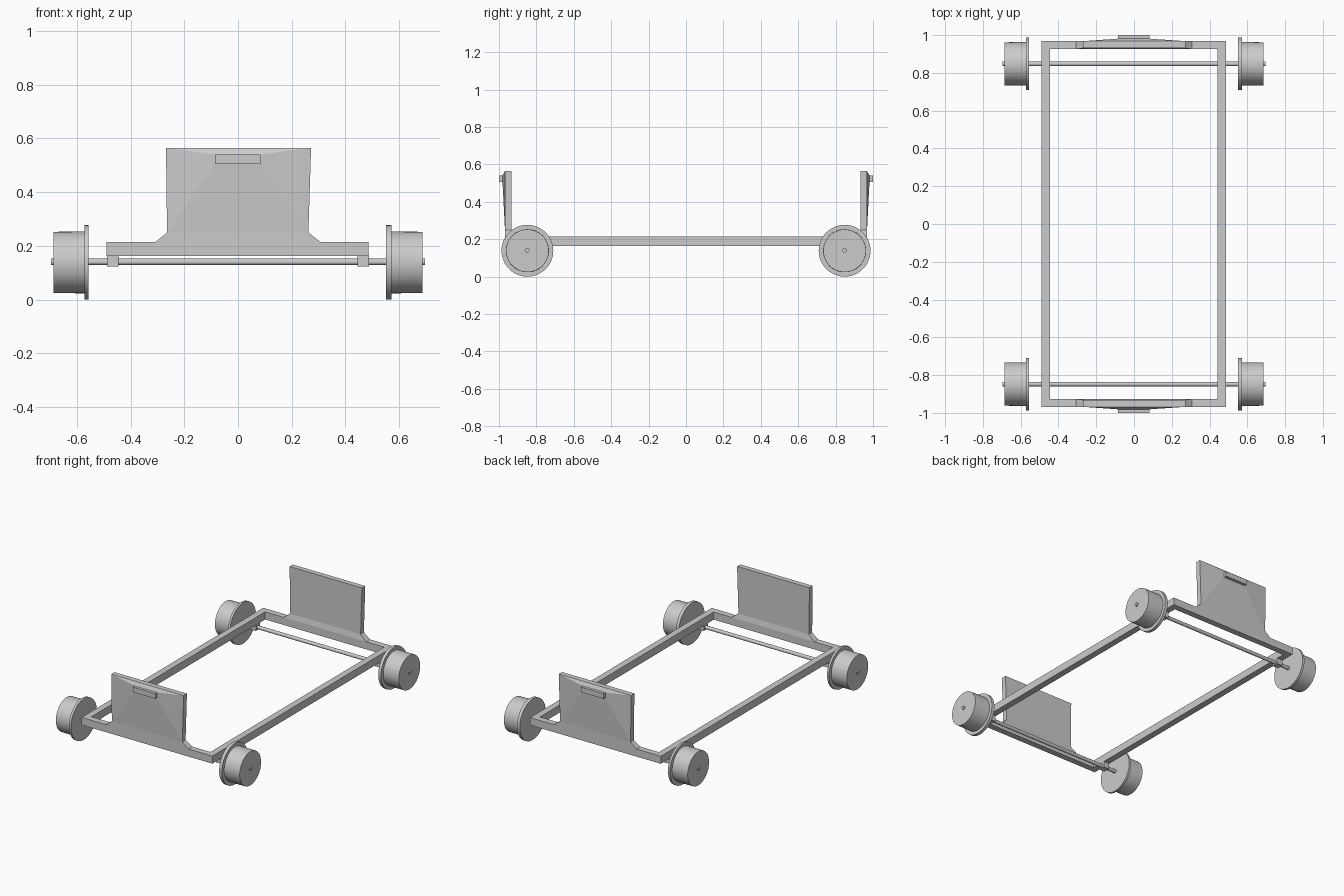
import bpy, bmesh, math
from mathutils import Matrix

if "Cube" in bpy.data.objects:
    bpy.data.objects.remove(bpy.data.objects["Cube"])


def box(name, x0, x1, y0, y1, z0, z1):
    bpy.ops.mesh.primitive_cube_add(size=1, location=((x0 + x1) / 2, (y0 + y1) / 2, (z0 + z1) / 2))
    ob = bpy.context.object
    ob.name = name
    ob.scale = (abs(x1 - x0), abs(y1 - y0), z1 - z0)
    return ob


def lathe_x(name, profile, y, z, steps=48):
    # Revolve (x, radius) points around an axle parallel to x
    bm = bmesh.new()
    rings = [[bm.verts.new((x, y + r * math.cos(2 * math.pi * i / steps),
                            z + r * math.sin(2 * math.pi * i / steps)))
              for i in range(steps)] for x, r in profile]
    for a, b in zip(rings, rings[1:]):
        for i in range(steps):
            j = (i + 1) % steps
            bm.faces.new((a[i], a[j], b[j], b[i]))
    bm.faces.new(rings[0])
    bm.faces.new(rings[-1])
    ob = finish(bm, name)
    bpy.ops.object.shade_smooth_by_angle(angle=math.radians(30))
    return ob


def finish(bm, name):
    bmesh.ops.recalc_face_normals(bm, faces=bm.faces[:])
    me = bpy.data.meshes.new(name)
    bm.to_mesh(me)
    bm.free()
    ob = bpy.data.objects.new(name, me)
    bpy.context.collection.objects.link(ob)
    bpy.ops.object.select_all(action='DESELECT')
    ob.select_set(True)
    bpy.context.view_layer.objects.active = ob
    return ob


def end_panel(name, sy):
    # Lower rail, flared neck and upright plate in one outline
    outline = [(-0.49, 0.163), (0.486, 0.163), (0.486, 0.214), (0.308, 0.214), (0.262, 0.25),
               (0.272, 0.565), (-0.268, 0.565), (-0.264, 0.25), (-0.308, 0.214), (-0.49, 0.214)]
    bm = bmesh.new()
    outer = [bm.verts.new((x, sy * 0.968, z)) for x, z in outline]
    inner = [bm.verts.new((x, sy * (0.933 if z > 0.23 else 0.926), z)) for x, z in outline]
    n = len(outline)
    for i in range(n):
        j = (i + 1) % n
        bm.faces.new((outer[i], outer[j], inner[j], inner[i]))
    for loop in (outer, inner):
        bm.faces.new([loop[i] for i in (0, 1, 2, 3, 8, 9)])
        bm.faces.new([loop[i] for i in (3, 4, 7, 8)])
    bm.faces.new([inner[i] for i in (4, 5, 6, 7)])
    # Outer face swells towards the handle, which stands out from it
    rect = [(0.083, 0.505), (0.083, 0.54), (-0.085, 0.54), (-0.085, 0.505)]
    base = [bm.verts.new((x, sy * 0.981, z)) for x, z in rect]
    tip = [bm.verts.new((x, sy * 1.0, z)) for x, z in rect]
    plate = outer[4:8]
    for a, b in ((plate, base), (base, tip)):
        for i in range(4):
            j = (i + 1) % 4
            bm.faces.new((a[i], a[j], b[j], b[i]))
    bm.faces.new(tip)
    return finish(bm, name)


AXLE_Y, AXLE_Z = 0.848, 0.1385

# Long side rails
for side, x0, x1 in (("left", -0.49, -0.446), ("right", 0.442, 0.486)):
    box(f"side_rail_{side}", x0, x1, -0.926, 0.926, 0.163, 0.214)

for end, sy in (("front", -1), ("back", 1)):
    end_panel(f"end_panel_{end}", sy)
    y = sy * AXLE_Y
    # Axle
    lathe_x(f"axle_{end}", [(-0.695, 0.012), (0.695, 0.012)], y, AXLE_Z + 0.002, 20)
    for side, sx, f0, f1 in (("left", -1, 0.556, 0.571), ("right", 1, 0.55, 0.571)):
        # Axle bracket under the rail
        xa, xb = sorted((sx * 0.445, sx * 0.487))
        box(f"axle_bracket_{end}_{side}", xa, xb, y - 0.022, y + 0.022, 0.124, 0.164)
        # Flanged wheel
        lathe_x(f"wheel_{end}_{side}",
                [(sx * f0, 0.1385), (sx * f1, 0.1385), (sx * f1, 0.115), (sx * 0.686, 0.114)],
                y, AXLE_Z)
